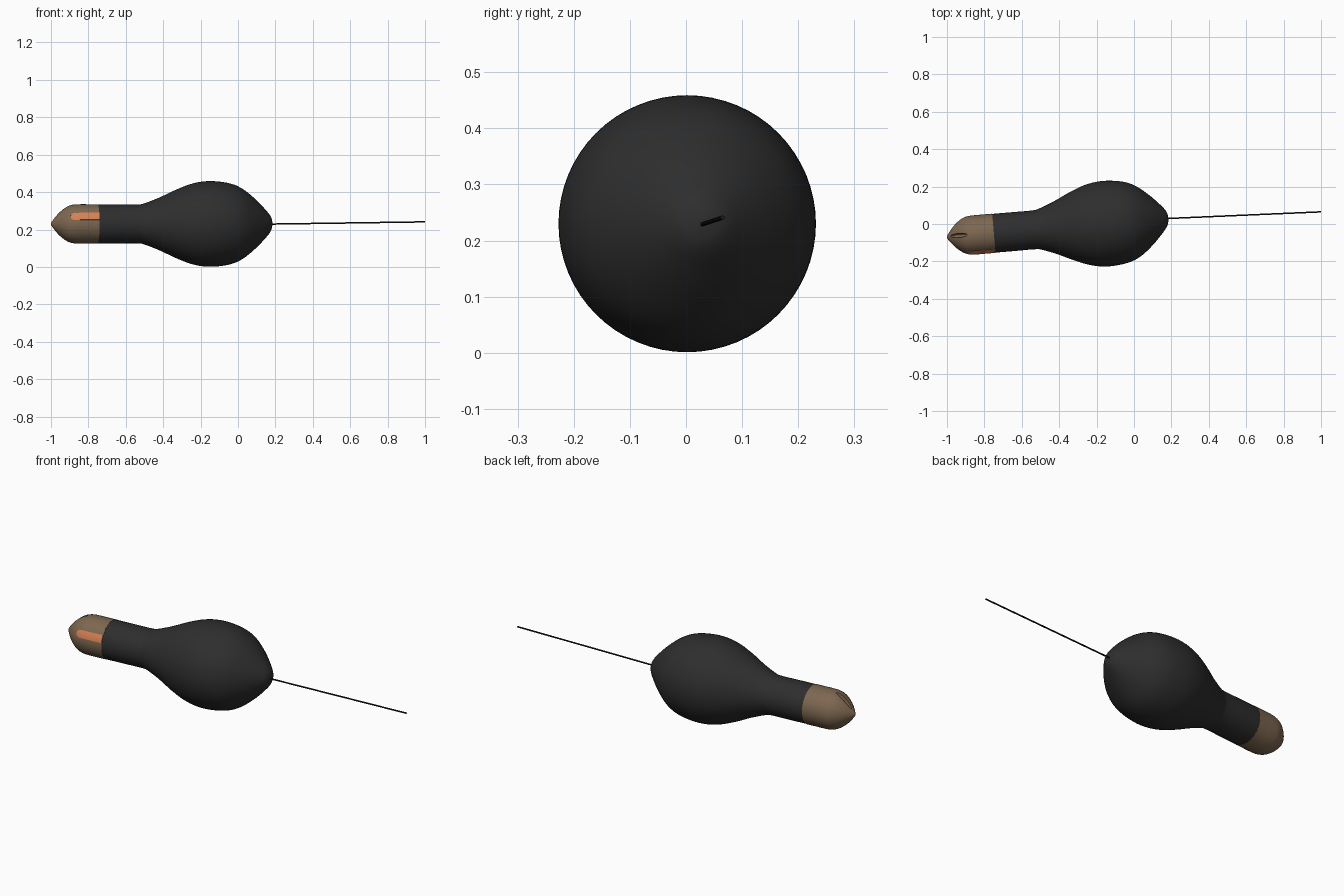
import bpy, bmesh, math
from mathutils import Matrix, Vector

if "Cube" in bpy.data.objects:
    bpy.data.objects.remove(bpy.data.objects["Cube"])

# whole body leans slightly in plan
PLACE = Matrix.Translation((0, 0.0147, 0.23)) @ Matrix.Rotation(math.radians(4.9), 4, 'Z')


def material(name, rgb):
    m = bpy.data.materials.new(name)
    m.diffuse_color = (*rgb, 1)
    m.use_nodes = True
    m.node_tree.nodes["Principled BSDF"].inputs["Base Color"].default_value = m.diffuse_color
    return m


black = material("soft black", (0.027, 0.027, 0.027))
brown = material("brown", (0.205, 0.135, 0.08))
orange = material("orange", (0.68, 0.22, 0.09))
cord_black = material("cord black", (0.01, 0.01, 0.01))


def smooth_profile(pts, n=5):
    """Catmull-Rom through (position, radius) points."""
    p = [pts[0]] + pts + [pts[-1]]
    out = []
    for i in range(1, len(p) - 2):
        a, b, c, d = (Vector(q) for q in p[i - 1:i + 3])
        for k in range(n):
            t = k / n
            out.append(0.5 * (2 * b + (c - a) * t + (2 * a - 5 * b + 4 * c - d) * t * t
                              + (3 * b - a - 3 * c + d) * t ** 3))
    return out + [Vector(pts[-1])]


def finish(bm, name, mat, angle=40):
    bmesh.ops.remove_doubles(bm, verts=bm.verts, dist=1e-5)
    bmesh.ops.recalc_face_normals(bm, faces=bm.faces)
    me = bpy.data.meshes.new(name)
    bm.to_mesh(me)
    bm.free()
    me.materials.append(mat)
    ob = bpy.data.objects.new(name, me)
    ob.matrix_world = PLACE
    bpy.context.collection.objects.link(ob)
    for o in bpy.context.selected_objects:
        o.select_set(False)
    ob.select_set(True)
    bpy.context.view_layer.objects.active = ob
    bpy.ops.object.shade_smooth_by_angle(angle=math.radians(angle))
    return ob


def revolve(name, profile, mat, segs=64):
    """Closed solid of revolution around the x axis."""
    bm = bmesh.new()
    rings = [[bm.verts.new((s, r * math.cos(2 * math.pi * k / segs), r * math.sin(2 * math.pi * k / segs)))
              for k in range(segs)] for s, r in profile]
    for a, b in zip(rings, rings[1:]):
        for k in range(segs):
            j = (k + 1) % segs
            bm.faces.new((a[k], a[j], b[j], b[k]))
    for ring in (rings[0], rings[-1]):
        bm.faces.new(ring)
    return finish(bm, name, mat)


# bulb-shaped body with neck
body = smooth_profile([(-0.752, 0.104), (-0.65, 0.104), (-0.54, 0.104), (-0.5, 0.111), (-0.42, 0.142),
                       (-0.33, 0.184), (-0.24, 0.217), (-0.15, 0.229), (-0.05, 0.218), (0.02, 0.19),
                       (0.09, 0.135), (0.15, 0.073), (0.175, 0.04), (0.183, 0.015), (0.184, 0.002)])
revolve("body", body, black)

# pointed brown nose
nose = smooth_profile([(-1.004, 0.002), (-0.998, 0.014), (-0.965, 0.055), (-0.925, 0.088),
                       (-0.89, 0.102), (-0.85, 0.105), (-0.8, 0.105), (-0.752, 0.105)])
head = revolve("nose", nose, brown)

# narrow groove cut into the top of the nose
bm = bmesh.new()
bmesh.ops.create_uvsphere(bm, u_segments=24, v_segments=12, radius=1)
bmesh.ops.transform(bm, verts=bm.verts, matrix=Matrix.Translation((-0.94, 0.004, 0.077))
                    @ Matrix.Rotation(math.radians(-42), 4, 'Y') @ Matrix.Diagonal((0.064, 0.011, 0.022, 1)))
cutter = finish(bm, "groove_cutter", brown)
cutter.hide_render = True
cutter.hide_viewport = True
cut = head.modifiers.new("groove", 'BOOLEAN')
cut.operation = 'DIFFERENCE'
cut.object = cutter

# orange curved plate on the front side of the nose, corners clipped at the tip
bm = bmesh.new()
rows = []
for s, r, inset in [(-0.905, 0.1, 5), (-0.89, 0.104, 0), (-0.85, 0.1075, 0), (-0.752, 0.1075, 0)]:
    angles = [math.radians(12 + inset + (22 - 2 * inset) * k / 6) for k in range(7)]
    rows.append([[bm.verts.new((s, -q * math.cos(a), q * math.sin(a))) for a in angles]
                 for q in (r, r - 0.006)])
for a, b in zip(rows, rows[1:]):
    for layer in (0, 1):
        for k in range(6):
            bm.faces.new((a[layer][k], a[layer][k + 1], b[layer][k + 1], b[layer][k]))
    for k in (0, 6):
        bm.faces.new((a[0][k], b[0][k], b[1][k], a[1][k]))
for row in (rows[0], rows[-1]):
    for k in range(6):
        bm.faces.new((row[0][k], row[0][k + 1], row[1][k + 1], row[1][k]))
finish(bm, "orange_plate", orange)

# thin straight cord out of the rear
start, end = Vector((0.17, 0.029, 0.229)), Vector((1.0, 0.065, 0.241))
bm = bmesh.new()
bmesh.ops.create_cone(bm, cap_ends=True, segments=16, radius1=0.004, radius2=0.004,
                      depth=(end - start).length)
cord = finish(bm, "cord", cord_black)
cord.matrix_world = (Matrix.Translation((start + end) / 2)
                     @ (end - start).to_track_quat('Z', 'Y').to_matrix().to_4x4())
